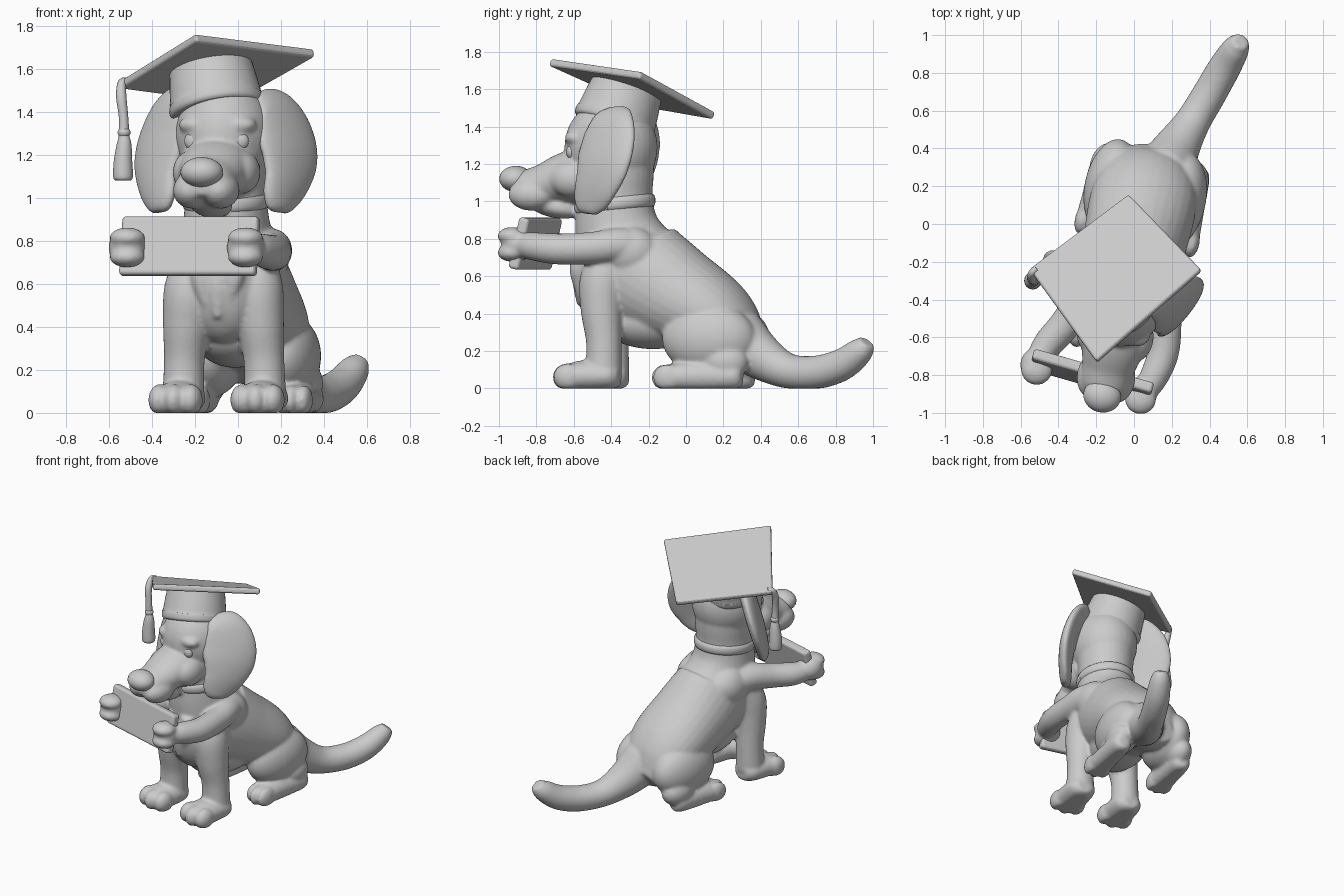
import bpy, bmesh
from math import sin, cos, pi, radians
from mathutils import Vector, Matrix

if "Cube" in bpy.data.objects:
    bpy.data.objects.remove(bpy.data.objects["Cube"])

WORLD = Matrix.Identity(4)
# the dog sits turned about 12 degrees; symmetric parts are built in this frame
DOG = Matrix.Translation((0.025, 0, 0)) @ Matrix.Rotation(radians(-12), 4, 'Z')


def catmull(p, sub):
    """Smooth samples through a list of vectors."""
    out = []
    for i in range(len(p) - 1):
        a, b, c, d = p[max(i - 1, 0)], p[i], p[i + 1], p[min(i + 2, len(p) - 1)]
        for k in range(sub):
            t = k / sub
            out.append(0.5 * (2 * b + (c - a) * t + (2 * a - 5 * b + 4 * c - d) * t * t
                              + (3 * b - a - 3 * c + d) * t ** 3))
    return out + [p[-1]]


def tube(bm, pts, side=(1, 0, 0), m=DOG, seg=32, sub=8):
    """Loft ellipses along a path; points are (x, y, z, r) or (x, y, z, r_side, r_other)."""
    s = catmull([Vector(p if len(p) == 5 else (*p, p[3])) for p in pts], sub)
    rings = []
    for i, q in enumerate(s):
        t = (s[min(i + 1, len(s) - 1)] - s[max(i - 1, 0)]).to_3d().normalized()
        u = Vector(side)
        u = (u - t * u.dot(t)).normalized()
        v = t.cross(u)
        a, b = max(q[3], 0.005), max(q[4], 0.005)
        rings.append([bm.verts.new(m @ (q.to_3d() + u * a * cos(2 * pi * k / seg)
                                        + v * b * sin(2 * pi * k / seg))) for k in range(seg)])
    for r0, r1 in zip(rings, rings[1:]):
        for k in range(seg):
            bm.faces.new((r0[k], r0[k - 1], r1[k - 1], r1[k]))
    bm.faces.new(rings[0])
    bm.faces.new(rings[-1][::-1])


def ball(bm, c, r, m=DOG, tilt=0):
    mat = m @ Matrix.Translation(c) @ Matrix.Rotation(tilt, 4, 'X') @ Matrix.Diagonal((*r, 1))
    bmesh.ops.create_uvsphere(bm, u_segments=32, v_segments=20, radius=1, matrix=mat)


def finish(bm, name, smooth=True):
    for v in bm.verts:
        v.co.z = max(v.co.z, 0)
    bmesh.ops.recalc_face_normals(bm, faces=bm.faces)
    me = bpy.data.meshes.new(name)
    bm.to_mesh(me)
    bm.free()
    ob = bpy.data.objects.new(name, me)
    bpy.context.collection.objects.link(ob)
    if smooth:
        bpy.context.view_layer.objects.active = ob
        ob.select_set(True)
        bpy.ops.object.shade_smooth_by_angle(angle=radians(50))
        ob.select_set(False)
    return ob


def fuse(ob, voxel, soften):
    r = ob.modifiers.new("fuse", 'REMESH')
    r.mode, r.voxel_size, r.use_smooth_shade = 'VOXEL', voxel, True
    s = ob.modifiers.new("soften", 'SMOOTH')
    s.factor, s.iterations = 0.5, soften


def foot(bm, x, front, back, w, h):
    """Rounded sole with three toes."""
    tube(bm, [(x, back, h * .5, w * .45, h * .4), (x, back - .05, h * .5, w * .8, h * .55),
              (x, (front + back) / 2, h * .5, w * .9, h * .62), (x, front + .1, h * .45, w * .95, h * .55),
              (x, front + .04, h * .4, w * .75, h * .4)])
    for k in (-1, 0, 1):
        ball(bm, (x + k * w * .6, front + .075 + abs(k) * .02, h * .45), (w * .42, .078, h * .54))


# body: torso, neck, head, legs, arms and tail fused into one skin
bm = bmesh.new()
tube(bm, [(0, .385, .2, .13, .08), (0, .3, .26, .22, .155), (0, .15, .39, .28, .22),
          (0, -.09, .52, .275, .275), (0, -.29, .66, .25, .295), (0, -.37, .83, .21, .235),
          (0, -.39, 1.0, .19, .205), (0, -.385, 1.15, .195, .205), (0, -.385, 1.3, .2, .21)])
ball(bm, (0, -.42, .6), (.2, .19, .28))
ball(bm, (0, -.18, .36), (.19, .28, .15))                            # belly
ball(bm, (0, -.22, .76), (.19, .14, .15))                            # nape
ball(bm, (0, -.41, 1.29), (.23, .25, .26))
tube(bm, [(0, -.5, 1.14, .19, .17), (0, -.65, 1.125, .17, .14), (0, -.78, 1.09, .14, .11),
          (0, -.88, 1.075, .12, .09), (0, -.95, 1.07, .07, .055)])
ball(bm, (0, -.73, .975), (.1, .15, .06), tilt=radians(-14))
for s in (-1, 1):
    dy = -.04 if s < 0 else 0
    ball(bm, (s * .068, -.83, 1.035), (.087, .125, .085))            # upper lips
    ball(bm, (s * .12, -.6, 1.12), (.085, .12, .1))                  # cheeks
    ball(bm, (s * .1, -.575, 1.34), (.085, .065, .045))              # brows
    ball(bm, (s * .155, -.28, .73), (.12, .16, .14))                 # shoulders
    tube(bm, [(s * .13, -.38, .72, .1), (s * .15, -.42 + dy, .58, .125), (s * .17, -.425 + dy, .42, .112),
              (s * .185, -.41 + dy, .25, .095), (s * .19, -.41 + dy, .08, .098)])
    foot(bm, s * .193, -.685 + dy / 2, -.32 + dy, .125, .135)
    ball(bm, (s * .185, .165, .265), (.14, .255, .19))               # thighs
    ball(bm, (s * .23, .26, .14), (.09, .13, .1))                    # hocks
    foot(bm, s * .245, -.135, .36 if s > 0 else .32, .09, .13)
for x, z, l in ((-.07, .62, .12), (0, .58, .14), (.07, .63, .11)):   # chest tufts
    tube(bm, [(x, -.56, z + .12, .05), (x, -.58, z, .055, .04), (x * .8, -.58, z - l, .015)])
tube(bm, [(.16, .28, .27, .16), (.225, .4, .17, .125), (.31, .54, .095, .095),
          (.4, .69, .085, .09), (.48, .83, .125, .086), (.54, .93, .2, .072), (.565, .965, .25, .045)],
     side=(0, 0, 1), m=WORLD)
# arms with gripping paws
ARMS = (([(.06, -.12, .72, .1), (.145, -.33, .765, .095), (.165, -.5, .75, .087),
          (.155, -.68, .745, .083), (.1, -.82, .76, .075), (.05, -.89, .77, .06)], (.035, -.9, .77)),
        ([(-.13, -.15, .72, .1), (-.25, -.36, .765, .095), (-.355, -.52, .75, .085),
          (-.45, -.63, .745, .08), (-.51, -.72, .76, .066)], (-.515, -.745, .77)))
for path, paw in ARMS:
    tube(bm, path, side=(0, 0, 1), m=WORLD)
    ball(bm, paw, (.088, .09, .09), WORLD)
    for dz in (-.045, .045):
        ball(bm, (paw[0], paw[1] - .03, paw[2] + dz), (.083, .078, .048), WORLD)
fuse(finish(bm, "dog_body"), .011, 8)

# drooping ears: the left one splays a little wider
for s, name, dx, (sx, sy) in ((1, "right_ear", 0, (.5, .86)), (-1, "left_ear", .02, (.7, .71))):
    bm = bmesh.new()
    tube(bm, [(s * (x + dx), y, z, a, b) for x, y, z, a, b in (
        (.15, -.395, 1.475, .05, .02), (.175, -.39, 1.46, .1, .04),
        (.225, -.375, 1.41, .155, .05), (.275, -.37, 1.31, .185, .052),
        (.3, -.39, 1.2, .185, .052), (.295, -.43, 1.09, .15, .048),
        (.27, -.475, 1.0, .11, .042), (.258, -.495, .955, .07, .032),
        (.255, -.5, .935, .02, .012))], side=(s * sx, sy, 0))
    fuse(finish(bm, name), .01, 4)

# nose and eyes
bm = bmesh.new()
ball(bm, (0, -.93, 1.12), (.1, .088, .07))
finish(bm, "nose")
for s, name in ((1, "right_eye"), (-1, "left_eye")):
    bm = bmesh.new()
    ball(bm, (s * .105, -.6, 1.265), (.048, .03, .045))
    finish(bm, name)

# collar
bm = bmesh.new()
ring = [(.187 * cos(a), -.388 + .202 * sin(a), .985 + .02 * sin(a), .035, .016)
        for a in (2 * pi * k / 24 for k in range(25))]
tube(bm, ring, side=(0, 0, 1), seg=10, sub=2)
finish(bm, "collar")

# sign board held in the paws
bm = bmesh.new()
bmesh.ops.create_cube(bm, size=1, matrix=Matrix.Translation((-.225, -.805, .775))
                      @ Matrix.Rotation(radians(-16), 4, 'Z') @ Matrix.Rotation(radians(-13), 4, 'X')
                      @ Matrix.Diagonal((.66, .06, .28, 1)))
bv = finish(bm, "sign_board", False).modifiers.new("rounded", 'BEVEL')
bv.width, bv.segments = .018, 3

# graduation cap: square board on a tapered crown
front, right, back, left = (Vector(p) for p in ((-.2, -.725, 1.765), (.355, -.24, 1.695),
                                                 (-.03, .16, 1.475), (-.555, -.235, 1.545)))
n = (right - left).cross(back - front).normalized()
bm = bmesh.new()
tops = [bm.verts.new(p) for p in (front, right, back, left)]
lows = [bm.verts.new(v.co - n * .042) for v in tops]
bm.faces.new(tops)
bm.faces.new(lows[::-1])
for i in range(4):
    bm.faces.new((tops[i], tops[i - 1], lows[i - 1], lows[i]))
bv = finish(bm, "cap_board", False).modifiers.new("rounded", 'BEVEL')
bv.width, bv.segments = .015, 3

base = Vector((-.095, -.385, 1.41))
bm = bmesh.new()
tube(bm, [(*(base + n * h), r) for h, r in ((-.015, .21), (0, .222), (.035, .222), (.045, .216),
                                            (.12, .207), (.205, .195))], m=WORLD, seg=48, sub=3)
finish(bm, "cap_crown")

# tassel hanging from the left corner
bm = bmesh.new()
tube(bm, [(-.515, -.235, 1.545, .015), (-.54, -.26, 1.535, .02), (-.543, -.29, 1.47, .024),
          (-.533, -.3, 1.38, .022), (-.53, -.3, 1.28, .026)], side=(0, 1, 0), m=WORLD, seg=12)
ball(bm, (-.53, -.3, 1.305), (.03, .03, .025), WORLD)
tube(bm, [(-.53, -.3, 1.3, .02), (-.53, -.3, 1.25, .034), (-.535, -.3, 1.17, .043),
          (-.535, -.3, 1.1, .046), (-.535, -.3, 1.082, .036)], m=WORLD)
finish(bm, "tassel")
